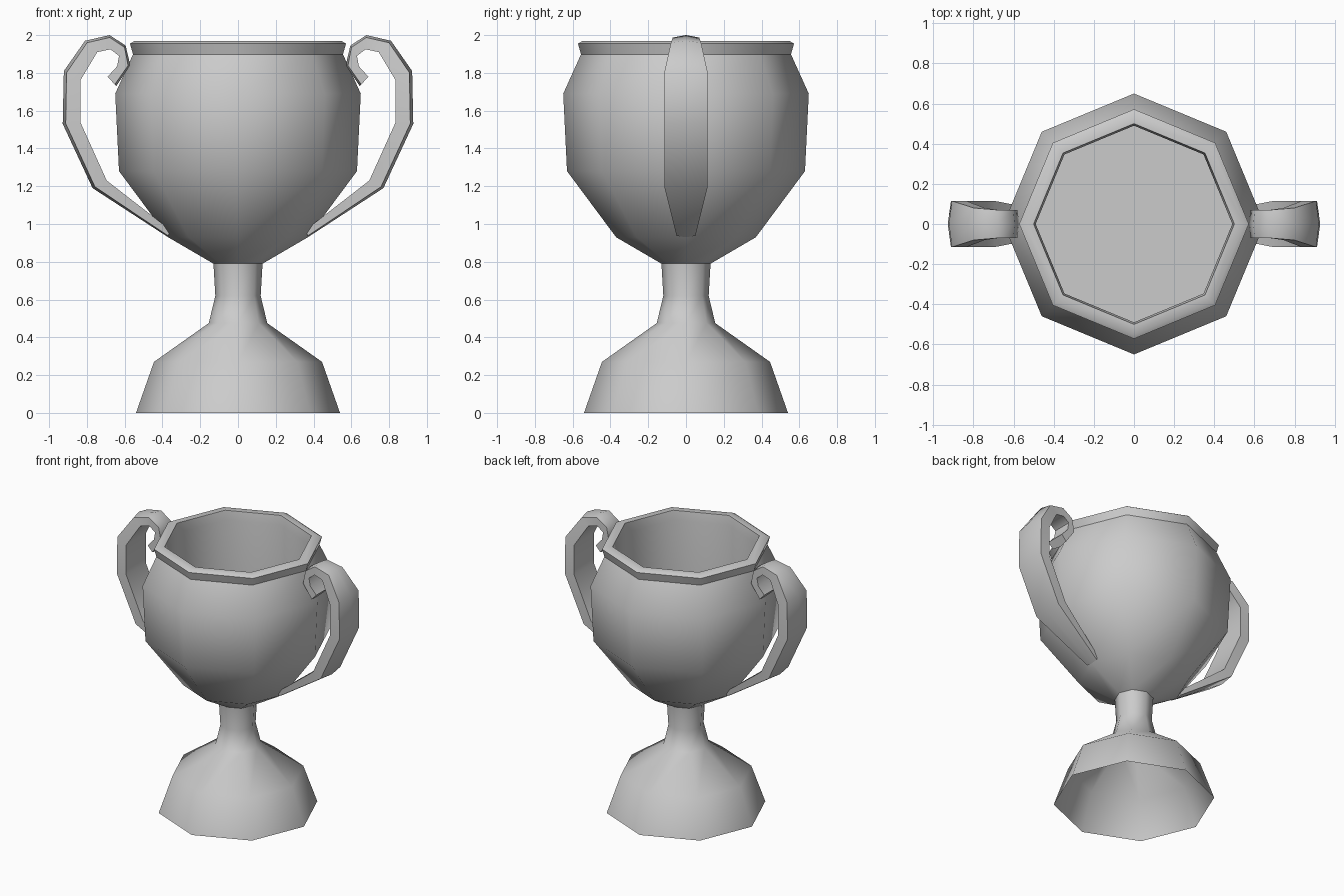
import bpy, bmesh, math

if "Cube" in bpy.data.objects:
    bpy.data.objects.remove(bpy.data.objects["Cube"])

SIDES = 8


def finish(bm, name, angle):
    me = bpy.data.meshes.new(name)
    bm.to_mesh(me)
    bm.free()
    ob = bpy.data.objects.new(name, me)
    bpy.context.collection.objects.link(ob)
    bpy.ops.object.select_all(action='DESELECT')
    ob.select_set(True)
    bpy.context.view_layer.objects.active = ob
    bpy.ops.object.shade_smooth_by_angle(angle=math.radians(angle))
    return ob


def lathe(name, profile, angle=50, cap_end=False):
    """Revolve an (r, z) profile into an eight-sided shell."""
    bm = bmesh.new()
    rings = []
    for r, z in profile:
        rings.append([bm.verts.new((r * math.cos(2 * math.pi * k / SIDES),
                                    r * math.sin(2 * math.pi * k / SIDES), z))
                      for k in range(SIDES)])
    for a, b in zip(rings, rings[1:]):
        for k in range(SIDES):
            n = (k + 1) % SIDES
            bm.faces.new((a[k], a[n], b[n], b[k]))
    if cap_end:
        bm.faces.new(rings[-1])
    return finish(bm, name, angle)


# Hollow foot, neck and outside of the bowl
lathe("foot_and_bowl", [(0.54, 0), (0.445, 0.27), (0.155, 0.475), (0.12, 0.62),
                        (0.13, 0.79), (0.37, 0.93), (0.63, 1.28), (0.65, 1.69),
                        (0.555, 1.90)])

# Rim lip, continuing down into the inner wall and flat bowl floor
lathe("rim_and_inside", [(0.555, 1.895), (0.572, 1.955), (0.55, 1.968), (0.50, 1.968),
                         (0.49, 1.90), (0.49, 1.25)], cap_end=True)

# Handle stations: outer ridge (x, z), inner face (x, z), half width in y
stations = [
    ((0.37, 0.93), (0.36, 0.97), 0.05),
    ((0.77, 1.19), (0.695, 1.23), 0.115),
    ((0.928, 1.53), (0.835, 1.54), 0.115),
    ((0.922, 1.81), (0.835, 1.76), 0.115),
    ((0.81, 1.97), (0.745, 1.91), 0.08),
    ((0.68, 2.00), (0.675, 1.925), 0.07),
    ((0.595, 1.945), (0.63, 1.89), 0.07),
    ((0.57, 1.84), (0.64, 1.835), 0.07),
    ((0.645, 1.73), (0.69, 1.78), 0.07),
]
bm = bmesh.new()
loops = []
for (ox, oz), (ix, iz), w in stations:
    ex, ez = ox + (ix - ox) * 0.17, oz + (iz - oz) * 0.17
    loops.append([bm.verts.new(p) for p in
                  ((ix, -w, iz), (ex, -w, ez), (ox, 0, oz), (ex, w, ez), (ix, w, iz))])
for a, b in zip(loops, loops[1:]):
    for k in range(5):
        n = (k + 1) % 5
        bm.faces.new((a[k], a[n], b[n], b[k]))
bm.faces.new(loops[0])
bm.faces.new(loops[-1])
bmesh.ops.recalc_face_normals(bm, faces=bm.faces)
handles = finish(bm, "handles", 50)
handles.modifiers.new("mirror_x", 'MIRROR').use_axis[0] = True
